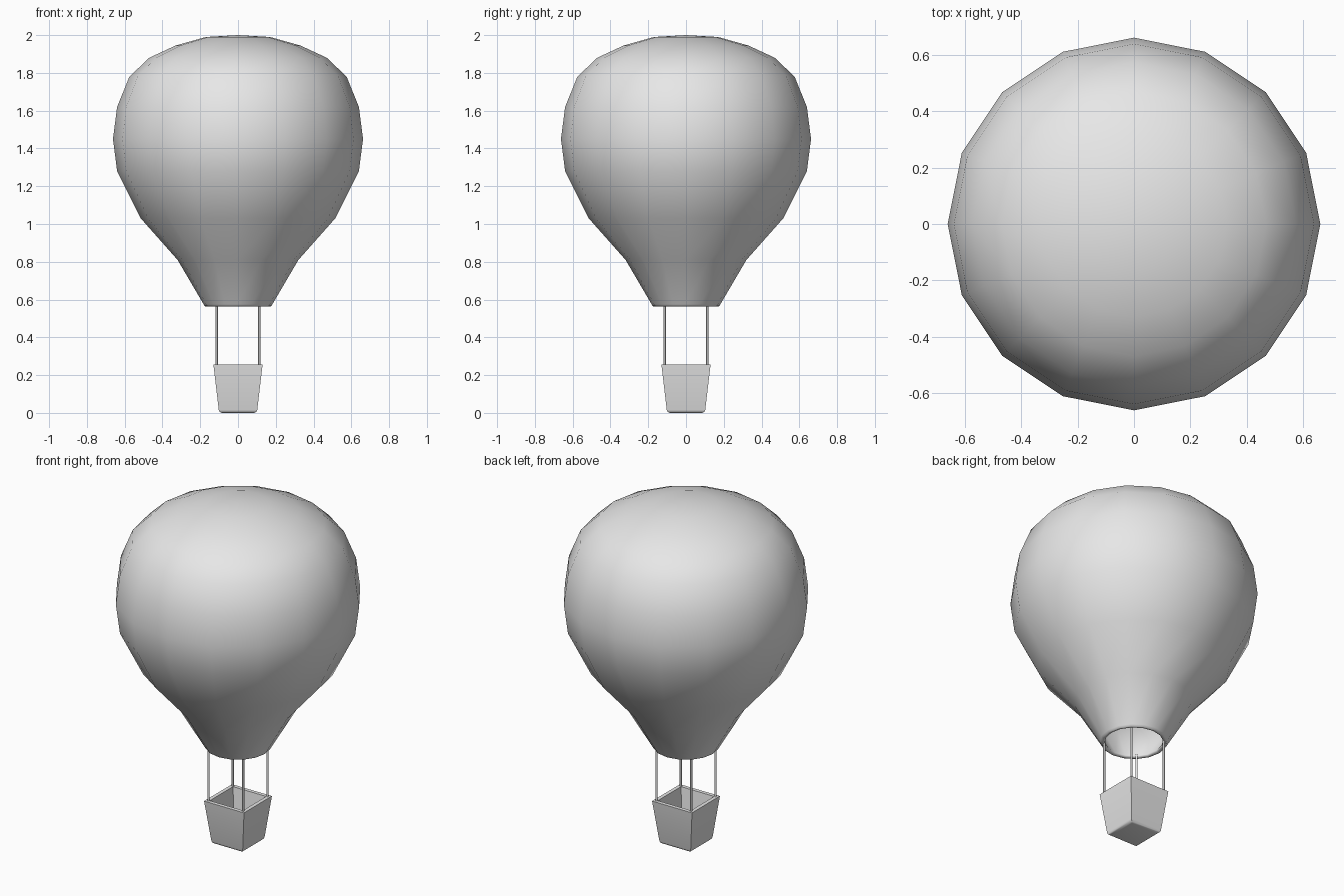
import bpy
import bmesh
from math import pi, radians
from mathutils import Matrix, Vector

cube = bpy.data.objects.get("Cube")
if cube:
    bpy.data.objects.remove(cube, do_unlink=True)

# One plain grey for everything
grey = bpy.data.materials.new("light_grey")
grey.use_nodes = True
grey.diffuse_color = (0.8, 0.8, 0.8, 1)
grey.node_tree.nodes["Principled BSDF"].inputs["Base Color"].default_value = (0.8, 0.8, 0.8, 1)


def finish(bm, name, sharp_angle):
    """Turn a bmesh into a smooth-shaded object with sharp edges kept."""
    bmesh.ops.recalc_face_normals(bm, faces=bm.faces)
    mesh = bpy.data.meshes.new(name)
    bm.to_mesh(mesh)
    bm.free()
    mesh.materials.append(grey)
    obj = bpy.data.objects.new(name, mesh)
    bpy.context.collection.objects.link(obj)
    bpy.ops.object.select_all(action='DESELECT')
    obj.select_set(True)
    bpy.context.view_layer.objects.active = obj
    bpy.ops.object.shade_smooth_by_angle(angle=radians(sharp_angle))
    return obj


# Envelope: a hollow shell, revolved from its profile (radius, height)
outer = [(0.182, 0.575), (0.32, 0.81), (0.515, 1.03), (0.64, 1.28),
         (0.662, 1.45), (0.64, 1.62), (0.575, 1.78), (0.47, 1.88),
         (0.33, 1.945), (0.17, 1.99), (0, 2.0)]
lip = [(0.157, 0.568), (0.166, 0.563), (0.176, 0.565)]
wall = 0.027
inner = [(max(r - wall, 0), z - wall * max(0, (z - 1.3) / 0.7)) for r, z in outer]
profile = inner[::-1] + lip + outer

bm = bmesh.new()
verts = [bm.verts.new((r, 0, z)) for r, z in profile]
edges = [bm.edges.new(pair) for pair in zip(verts, verts[1:])]
bmesh.ops.spin(bm, geom=verts + edges, cent=(0, 0, 0), axis=(0, 0, 1),
               angle=2 * pi, steps=16)
bmesh.ops.remove_doubles(bm, verts=bm.verts, dist=0.0005)
finish(bm, "balloon_envelope", 80)

# Basket: tapered open box with thick walls and a rounded underside
bm = bmesh.new()
rings = []
for half, z in [(0.1, 0), (0.13, 0.255), (0.108, 0.255), (0.082, 0.025)]:
    rings.append([bm.verts.new((sx * half, sy * half, z))
                  for sx, sy in [(-1, -1), (1, -1), (1, 1), (-1, 1)]])
for low, high in zip(rings, rings[1:]):
    for i in range(4):
        j = (i + 1) % 4
        bm.faces.new((low[i], low[j], high[j], high[i]))
floor = bm.faces.new(rings[0][::-1])
bm.faces.new(rings[-1])
bmesh.ops.bevel(bm, geom=list(floor.edges), offset=0.016, segments=3,
                profile=0.5, affect='EDGES')
finish(bm, "basket", 40)

# Ropes: one at each basket corner, up to the envelope mouth
bottom, top = 0.245, 0.58
for side, sx in (("left", 1), ("right", -1)):
    for end, sy in (("front", -1), ("back", 1)):
        bm = bmesh.new()
        centre = Vector((sx * 0.113, sy * 0.113, (bottom + top) / 2))
        bmesh.ops.create_cone(bm, cap_ends=True, segments=8, radius1=0.006,
                              radius2=0.006, depth=top - bottom,
                              matrix=Matrix.Translation(centre))
        finish(bm, f"rope_{end}_{side}", 50)
